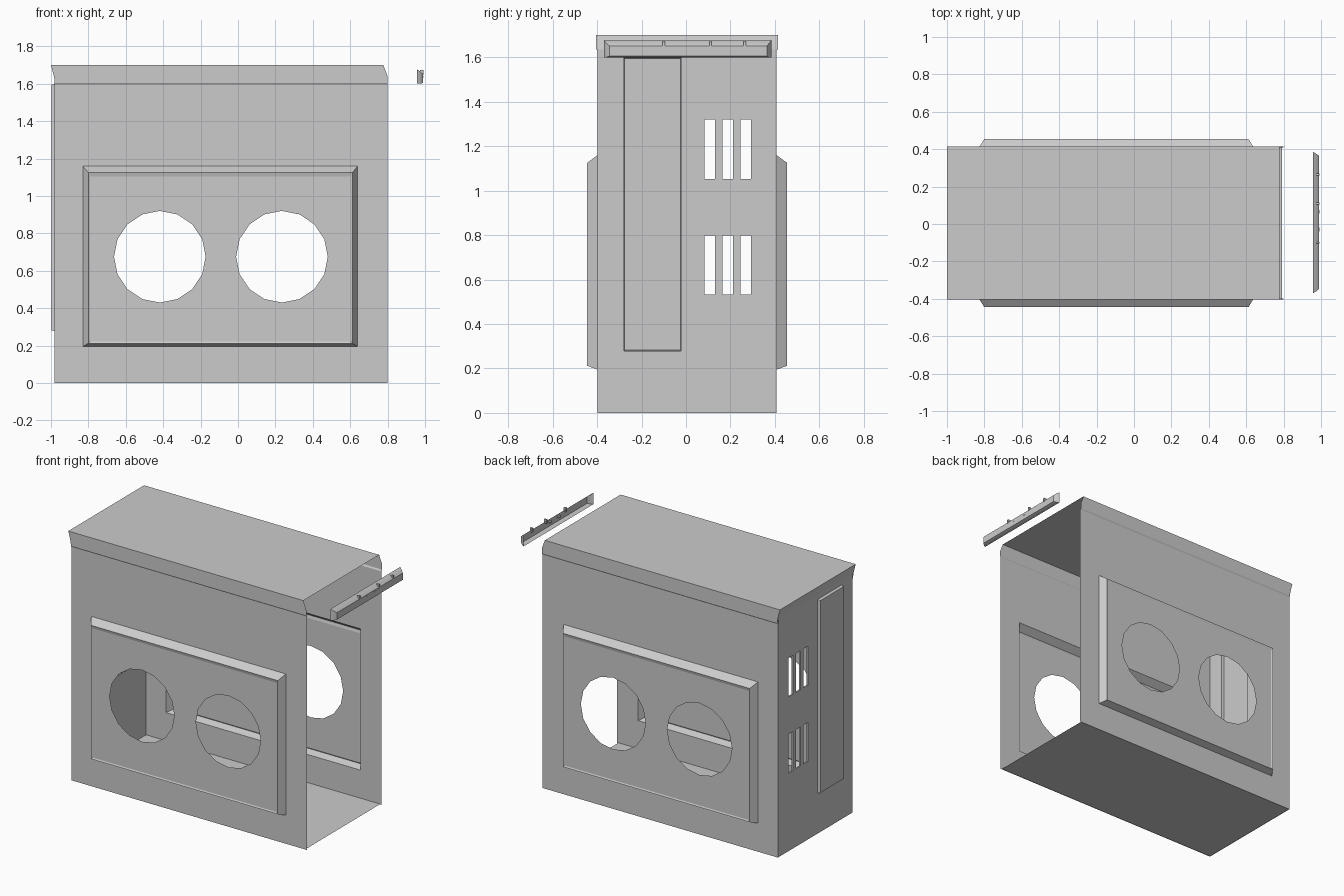
import bpy, bmesh, math
from mathutils import Vector

if "Cube" in bpy.data.objects:
    bpy.data.objects.remove(bpy.data.objects["Cube"])


def rect(u0, u1, v0, v1):
    return [(u0, v0), (u1, v0), (u1, v1), (u0, v1)]


def circle(cu, cv, r, n=16):
    return [(cu + r * math.cos(2 * math.pi * i / n), cv + r * math.sin(2 * math.pi * i / n))
            for i in range(n)]


class Sheet:
    """Thin folded metal; place(u, v, depth) maps flat coordinates into space."""

    def __init__(self, name, place):
        self.name, self.place, self.bm = name, place, bmesh.new()

    def verts(self, pts, d):
        return [self.bm.verts.new(self.place(u, v, d)) for u, v in pts]

    def fill(self, d, *loops):
        # first loop is the outline, the rest are holes
        edges = []
        for pts in loops:
            vs = self.verts(pts, d)
            edges += [self.bm.edges.new((vs[i - 1], vs[i])) for i in range(len(vs))]
        o = Vector(self.place(0, 0, 0))
        normal = (Vector(self.place(0, 0, 1)) - o).normalized()
        bmesh.ops.triangle_fill(self.bm, use_beauty=True, edges=edges, normal=normal)

    def ring(self, a, da, b, db):
        # sloped strip joining two matching loops (or two single lines)
        va, vb = self.verts(a, da), self.verts(b, db)
        for i in range(1 if len(a) == 2 else 0, len(a)):
            self.bm.faces.new((va[i - 1], va[i], vb[i], vb[i - 1]))

    def done(self):
        bmesh.ops.remove_doubles(self.bm, verts=self.bm.verts, dist=0.0004)
        bmesh.ops.recalc_face_normals(self.bm, faces=self.bm.faces)
        me = bpy.data.meshes.new(self.name)
        self.bm.to_mesh(me)
        self.bm.free()
        ob = bpy.data.objects.new(self.name, me)
        bpy.context.collection.objects.link(ob)
        return ob


LEFT, RIGHT, SEAM, TOP = -0.98, 0.80, 1.605, 1.70
Y_FRONT, Y_BACK = -0.398, 0.408

# Front and back walls, each with a raised framed panel and two round holes
for name, y, s in (("front_wall", Y_FRONT, -1), ("back_wall", Y_BACK, 1)):
    w = Sheet(name, lambda u, v, d, y=y, s=s: (u, y + s * d, v))
    outer = rect(-0.83, 0.64, 0.195, 1.16)
    crest = rect(-0.80, 0.612, 0.212, 1.125)
    inner = rect(-0.79, 0.602, 0.222, 1.105)
    w.fill(0, rect(LEFT, RIGHT, 0, SEAM - 0.01), outer)
    w.ring(outer, 0, crest, 0.047)
    w.ring(crest, 0.047, inner, 0.042)
    w.fill(0.042, inner, circle(-0.418, 0.675, 0.245), circle(0.235, 0.675, 0.245))
    # seam step and top band with slanted ends
    w.ring([(LEFT, SEAM - 0.01), (RIGHT, SEAM - 0.01)], 0, [(LEFT, SEAM), (RIGHT, SEAM)], 0.006)
    w.fill(0.006, [(LEFT, SEAM), (RIGHT, SEAM), (RIGHT, 1.64), (0.777, TOP),
                   (-1.0, TOP), (-0.983, 1.635)])
    w.done()

# Left wall with vent slots and a raised tall panel
w = Sheet("left_wall", lambda u, v, d: (LEFT - d, u, v))
slots = [rect(u, u + 0.047, v, v + 0.267)
         for u in (0.084, 0.165, 0.245) for v in (0.532, 1.053)]
door = rect(-0.28, -0.022, 0.278, 1.60)
door_in = rect(-0.277, -0.025, 0.282, 1.595)
w.fill(0, rect(Y_FRONT, Y_BACK, 0, 1.635), door, *slots)
w.ring(door, 0, door_in, 0.018)
w.fill(0.018, door_in)
for sl in slots:
    w.ring(sl, 0, sl, -0.01)
w.done()

# Flared strip that carries the left wall out to the roof edge
f = Sheet("left_flare", lambda u, v, d: (LEFT - d, u, v))
f.ring([(Y_FRONT - 0.006, 1.635), (Y_BACK + 0.006, 1.635)], 0.003,
       [(Y_FRONT - 0.006, TOP), (Y_BACK + 0.006, TOP)], 0.02)
f.done()

# Roof and floor
r = Sheet("roof", lambda u, v, d: (u, v, d))
r.fill(TOP, rect(-1.0, 0.777, Y_FRONT - 0.006, Y_BACK + 0.006))
r.done()
g = Sheet("floor", lambda u, v, d: (u, v, d))
g.fill(0.003, rect(LEFT, 0.79, Y_FRONT, Y_BACK))
g.done()

# Loose trim rail: a shallow tray standing off the open side
t = Sheet("trim_rail", lambda u, v, d: (0.957 + d, u, v))
rim = rect(-0.37, 0.385, 1.60, 1.677)
mid = rect(-0.36, 0.375, 1.60, 1.665)
face = rect(-0.345, 0.365, 1.605, 1.652)
t.ring(rim, 0, mid, 0.018)
t.ring(mid, 0.018, face, 0.033)
t.fill(0.033, face)
t.done()

# Small clips and rivets on the rail
for i, (y, z, sy, sz) in enumerate(((-0.10, 1.66, 0.01, 0.028), (0.11, 1.66, 0.01, 0.028),
                                    (0.265, 1.66, 0.012, 0.028),
                                    (-0.03, 1.638, 0.02, 0.008), (0.065, 1.638, 0.02, 0.008))):
    bpy.ops.mesh.primitive_cube_add(size=1, location=(0.982, y, z))
    c = bpy.context.object
    c.name = ("rail_clip_" if i < 3 else "rail_rivet_") + str(i)
    c.scale = (0.018, sy, sz)
